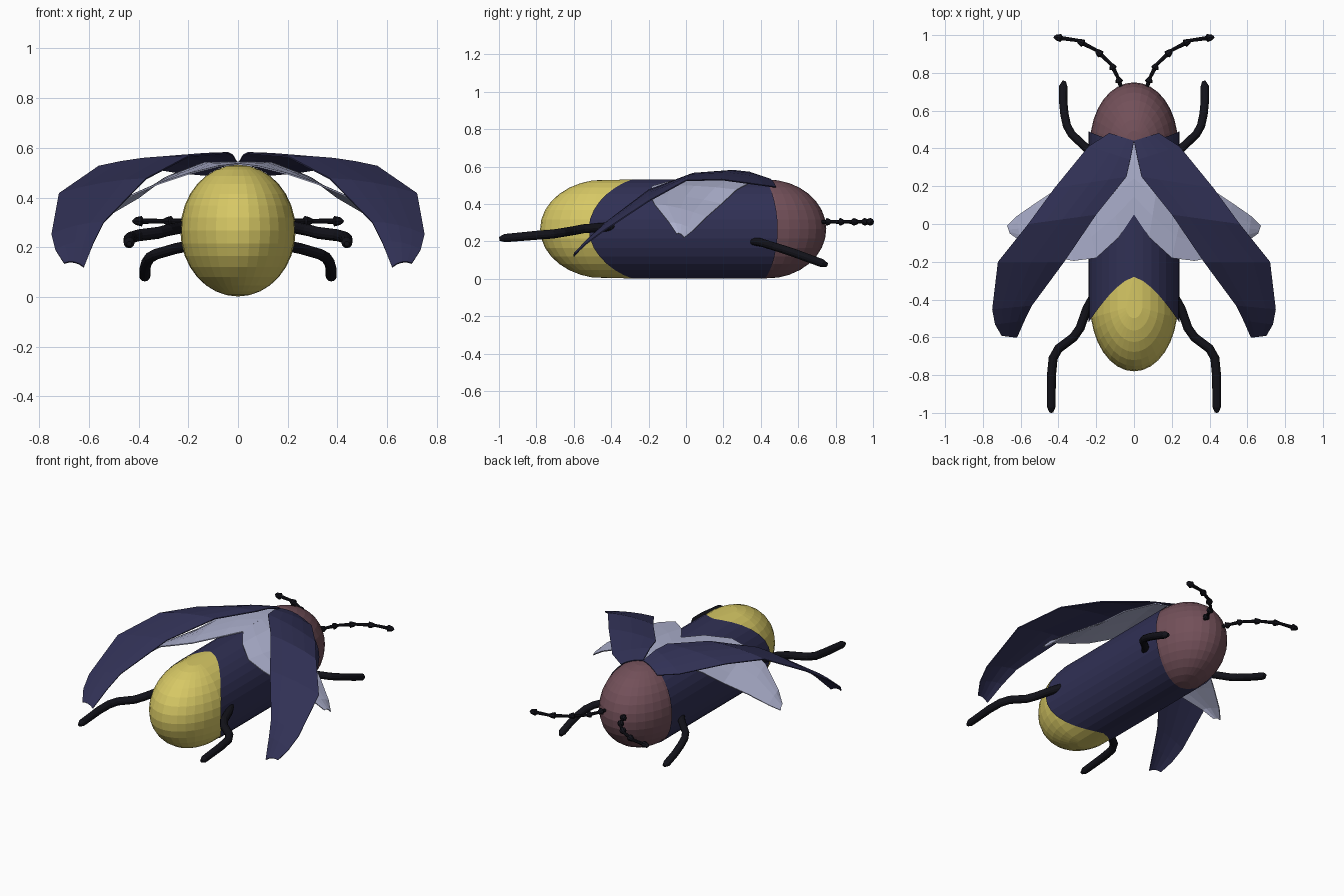
import bpy, bmesh, math
from mathutils import Vector

if "Cube" in bpy.data.objects:
    bpy.data.objects.remove(bpy.data.objects["Cube"])


def material(name, rgb):
    m = bpy.data.materials.new(name)
    m.diffuse_color = (*rgb, 1)
    m.use_nodes = True
    m.node_tree.nodes["Principled BSDF"].inputs["Base Color"].default_value = m.diffuse_color
    return m


NAVY = material("navy", (0.03, 0.03, 0.09))
YELLOW = material("yellow", (0.68, 0.58, 0.13))
MAROON = material("maroon", (0.17, 0.08, 0.1))
PALE = material("pale", (0.42, 0.44, 0.62))
BLACK = material("black", (0.006, 0.006, 0.01))
CZ = 0.267


def make(name, bm, mat):
    bmesh.ops.recalc_face_normals(bm, faces=bm.faces)
    me = bpy.data.meshes.new(name)
    bm.to_mesh(me)
    bm.free()
    ob = bpy.data.objects.new(name, me)
    me.materials.append(mat)
    bpy.context.collection.objects.link(ob)
    return ob


def end_cap(name, mat, y_out, ry_out, y_in, ry_in, sign):
    # sphere stretched apart at its middle, outer half facing sign
    bm = bmesh.new()
    bmesh.ops.create_uvsphere(bm, u_segments=32, v_segments=16, radius=1)
    for v in bm.verts:
        x, y, z = v.co
        t = y * sign
        y = y_out + sign * t * ry_out if t > 0.001 else y_in + sign * t * ry_in
        v.co = (x * 0.232, y, CZ + z * 0.265)
    return make(name, bm, mat)


def sheet(name, mat, stations, side, bulge, across=4):
    # wing lofted between leading and trailing points
    bm = bmesh.new()
    rows = []
    for a, b in stations:
        row = []
        for i in range(across + 1):
            t = i / across
            p = Vector(a).lerp(Vector(b), t)
            p.z += bulge * 4 * t * (1 - t)
            p.x *= side
            row.append(bm.verts.new(p))
        rows.append(row)
    for r0, r1 in zip(rows, rows[1:]):
        for i in range(across):
            bm.faces.new((r0[i], r0[i + 1], r1[i + 1], r1[i]))
    ob = make(name, bm, mat)
    mod = ob.modifiers.new("thickness", 'SOLIDIFY')
    mod.thickness = 0.006
    mod.offset = 0
    return ob


def tube(name, mat, points, radii, side, sides=12):
    # swept round section with changing radius
    pts = [Vector((x * side, y, z)) for x, y, z in points]
    bm = bmesh.new()
    rings = []
    for i, p in enumerate(pts):
        d = pts[min(i + 1, len(pts) - 1)] - pts[max(i - 1, 0)]
        u = d.cross(Vector((0, 0, 1))).normalized()
        w = u.cross(d).normalized()
        rings.append([bm.verts.new(p + radii[i] * (math.cos(a) * u + math.sin(a) * w))
                      for a in (2 * math.pi * k / sides for k in range(sides))])
    for r0, r1 in zip(rings, rings[1:]):
        for k in range(sides):
            n = (k + 1) % sides
            bm.faces.new((r0[k], r0[n], r1[n], r1[k]))
    bm.faces.new(rings[0])
    bm.faces.new(rings[-1])
    return make(name, bm, mat)


# glowing abdomen and head
end_cap("abdomen", YELLOW, -0.43, 0.35, -0.27, 0.15, -1)
end_cap("head", MAROON, 0.43, 0.32, 0.41, 0.15, 1)

# body tube with scalloped ends
bm = bmesh.new()
N = 32
back, front = [], []
for k in range(N):
    a = 2 * math.pi * k / N
    c = abs(math.cos(a)) ** 1.5
    x, z = 0.24 * math.cos(a), CZ + 0.265 * math.sin(a)
    back.append(bm.verts.new((x, -0.28 - 0.24 * c, z)))
    front.append(bm.verts.new((x, 0.42 + 0.07 * c, z)))
for k in range(N):
    n = (k + 1) % N
    bm.faces.new((back[k], back[n], front[n], front[k]))
make("body", bm, NAVY)

WING_CASE = [((0.13, 0.48, 0.49), (0.0, 0.44, 0.535)),
             ((0.24, 0.41, 0.50), (0.02, 0.34, 0.57)),
             ((0.42, 0.19, 0.53), (0.04, 0.25, 0.58)),
             ((0.56, 0.0, 0.525), (0.2, 0.05, 0.565)),
             ((0.72, -0.2, 0.415), (0.37, -0.2, 0.475)),
             ((0.75, -0.45, 0.25), (0.54, -0.43, 0.30)),
             ((0.735, -0.53, 0.19), (0.58, -0.51, 0.22)),
             ((0.70, -0.59, 0.135), (0.62, -0.6, 0.12))]
HIND_WING = [((0.0, 0.43, 0.53), (0.0, 0.05, 0.535)),
             ((0.15, 0.38, 0.535), (0.08, -0.07, 0.525)),
             ((0.3, 0.27, 0.475), (0.2, -0.18, 0.495)),
             ((0.4, 0.19, 0.40), (0.32, -0.195, 0.455)),
             ((0.52, 0.11, 0.33), (0.45, -0.17, 0.40)),
             ((0.62, 0.04, 0.26), (0.6, -0.09, 0.30)),
             ((0.67, -0.01, 0.22), (0.655, -0.05, 0.24))]
FRONT_LEG = [(0.2, 0.34, 0.205), (0.25, 0.4, 0.195), (0.33, 0.475, 0.172),
             (0.355, 0.52, 0.158), (0.368, 0.58, 0.138), (0.375, 0.65, 0.112),
             (0.375, 0.73, 0.083), (0.37, 0.755, 0.074)]
REAR_LEG = [(0.2, -0.36, 0.285), (0.25, -0.45, 0.275), (0.285, -0.55, 0.268),
            (0.32, -0.6, 0.258), (0.4, -0.66, 0.248), (0.428, -0.71, 0.24),
            (0.437, -0.8, 0.233), (0.438, -0.97, 0.218), (0.438, -0.998, 0.214)]
ANTENNA = [(0.06, 0.70), (0.085, 0.775), (0.12, 0.845), (0.2, 0.92), (0.3, 0.972), (0.425, 0.99)]

for side, label in ((1, "right"), (-1, "left")):
    # wings
    sheet(label + "_wing_case", NAVY, WING_CASE, side, 0.012)
    sheet(label + "_hind_wing", PALE, HIND_WING, side, 0.01)
    # legs
    tube(label + "_front_leg", BLACK, FRONT_LEG, [0.022] * 7 + [0.01], side)
    tube(label + "_rear_leg", BLACK, REAR_LEG, [0.024] * 7 + [0.022, 0.01], side)
    # antenna of flared segments
    path, radii = [], []
    for (x0, y0), (x1, y1) in zip(ANTENNA, ANTENNA[1:]):
        for t, r in ((0.0, 0.009), (0.65, 0.011), (0.7, 0.021), (0.9, 0.015)):
            path.append((x0 + (x1 - x0) * t, y0 + (y1 - y0) * t, 0.305))
            radii.append(r)
    path.append((*ANTENNA[-1], 0.305))
    radii.append(0.004)
    tube(label + "_antenna", BLACK, path, radii, side, 8)
